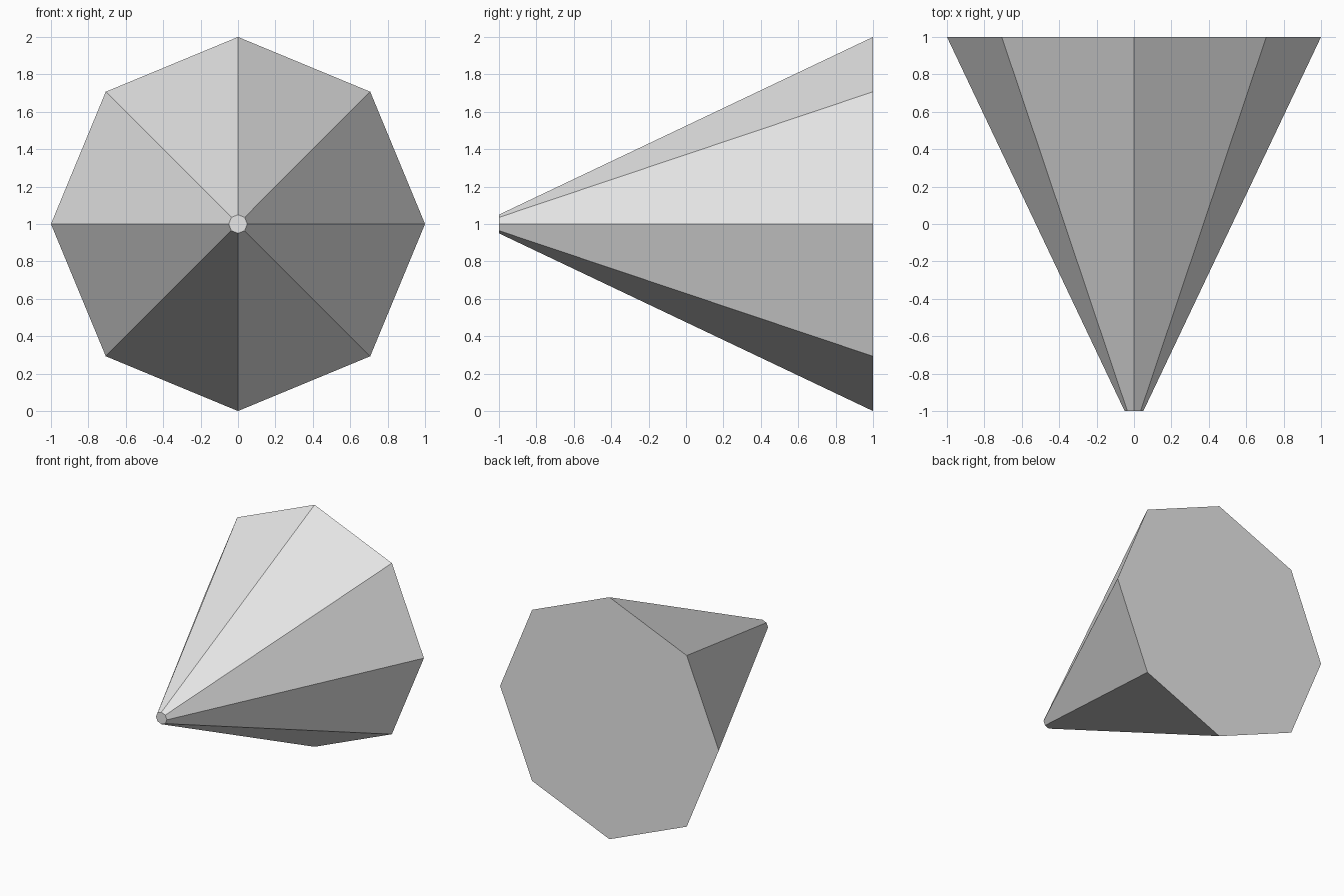
import bpy
from math import radians

cube = bpy.data.objects.get("Cube")
if cube:
    bpy.data.objects.remove(cube, do_unlink=True)

# Plain grey material
grey = bpy.data.materials.new("light_grey")
grey.use_nodes = True
colour = (0.8, 0.8, 0.8, 1.0)
grey.diffuse_color = colour
bsdf = next(n for n in grey.node_tree.nodes if n.type == "BSDF_PRINCIPLED")
bsdf.inputs["Base Color"].default_value = colour

# Eight-sided cone with a small blunt tip facing the front
bpy.ops.mesh.primitive_cone_add(
    vertices=8, radius1=1.0, radius2=0.05, depth=2.0,
    end_fill_type="NGON", location=(0, 0, 1), rotation=(radians(90), 0, 0))
cone = bpy.context.object
cone.name = "blunt_cone"
cone.data.materials.append(grey)
bpy.ops.object.transform_apply(location=True, rotation=True, scale=True)
bpy.ops.object.shade_flat()
